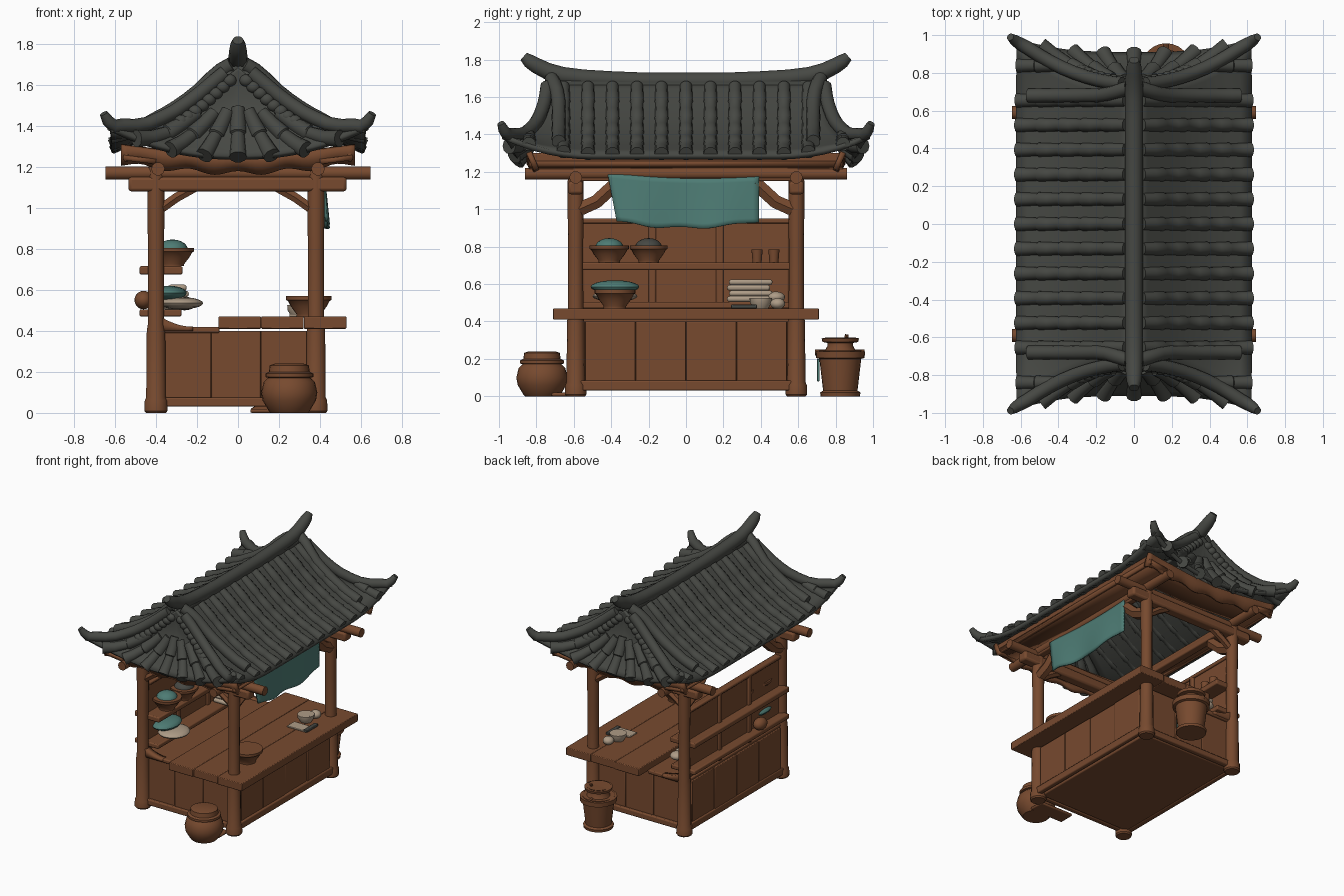
import bpy, bmesh, math, random
from mathutils import Vector as V

if "Cube" in bpy.data.objects:
    bpy.data.objects.remove(bpy.data.objects["Cube"])
random.seed(3)

def mat(name, c):
    m = bpy.data.materials.new(name)
    m.diffuse_color = (*c, 1)
    m.use_nodes = True
    m.node_tree.nodes["Principled BSDF"].inputs["Base Color"].default_value = m.diffuse_color
    return m
WOOD = mat("brown wood", (.185, .068, .028))
TILE = mat("dark grey tile", (.062, .065, .057))
TEAL = mat("teal cloth", (.075, .20, .175))
BEIGE = mat("pale linen", (.42, .33, .24))

def finish(name, bm, m, smooth=40, bevel=0, solid=0):
    bmesh.ops.recalc_face_normals(bm, faces=bm.faces)
    me = bpy.data.meshes.new(name)
    bm.to_mesh(me); bm.free()
    ob = bpy.data.objects.new(name, me)
    bpy.context.collection.objects.link(ob)
    me.materials.append(m)
    if solid:
        s = ob.modifiers.new("thick", 'SOLIDIFY'); s.thickness = solid; s.offset = 0
    if bevel:
        b = ob.modifiers.new("bevel", 'BEVEL'); b.width = bevel; b.segments = 2
    bpy.ops.object.select_all(action='DESELECT')
    ob.select_set(True); bpy.context.view_layer.objects.active = ob
    bpy.ops.object.shade_smooth_by_angle(angle=math.radians(smooth))
    return ob

def box(name, x0, x1, y0, y1, z0, z1, m=WOOD, bevel=.008):
    bm = bmesh.new()
    bmesh.ops.create_cube(bm, size=1)
    for v in bm.verts:
        v.co = V(((x0+x1)/2+v.co.x*(x1-x0), (y0+y1)/2+v.co.y*(y1-y0), (z0+z1)/2+v.co.z*(z1-z0)))
    return finish(name, bm, m, bevel=bevel)

def tube(name, pts, radii, m=WOOD, n=10):
    """Sweep circles of given radii along points."""
    bm = bmesh.new(); rings = []
    pts = [V(p) for p in pts]
    if not isinstance(radii, list): radii = [radii]*len(pts)
    for i, p in enumerate(pts):
        t = (pts[min(i+1, len(pts)-1)] - pts[max(i-1, 0)]).normalized()
        a = t.cross(V((0, 0, 1)) if abs(t.z) < .95 else V((1, 0, 0))).normalized()
        b = t.cross(a)
        rings.append([bm.verts.new(p + radii[i]*(a*math.cos(k*math.tau/n) + b*math.sin(k*math.tau/n))) for k in range(n)])
    for r, s in zip(rings, rings[1:]):
        for k in range(n):
            bm.faces.new((r[k], r[(k+1) % n], s[(k+1) % n], s[k]))
    bm.faces.new(rings[0]); bm.faces.new(rings[-1])
    return finish(name, bm, m)

def lathe(name, x, y, prof, m=WOOD, n=24):
    return tube(name, [(x, y, z + i*1e-5) for i, (r, z) in enumerate(prof)], [r for r, z in prof], m, n)

def sheet(name, f, nu, nv, m, solid):
    """Grid surface f(u,v), u and v in 0..1."""
    bm = bmesh.new()
    g = [[bm.verts.new(f(i/nu, j/nv)) for j in range(nv+1)] for i in range(nu+1)]
    for i in range(nu):
        for j in range(nv):
            bm.faces.new((g[i][j], g[i+1][j], g[i+1][j+1], g[i][j+1]))
    bmesh.ops.remove_doubles(bm, verts=bm.verts, dist=1e-4)
    return finish(name, bm, m, solid=solid)

def blob(name, x, y, z, rx, ry, rz, m):
    bm = bmesh.new()
    bmesh.ops.create_uvsphere(bm, u_segments=16, v_segments=10, radius=1)
    for v in bm.verts:
        v.co = V((x+v.co.x*rx, y+v.co.y*ry, z+v.co.z*rz))
    return finish(name, bm, m)

# ---- roof surfaces
PX, PZ = [0, .1, .2, .3, .45, .63], [1.69, 1.61, 1.525, 1.45, 1.362, 1.288]
def roof_z(x, y):
    x, y = abs(x), abs(y)
    for i in range(5):
        if x <= PX[i+1] or i == 4:
            z = PZ[i] + (PZ[i+1]-PZ[i])*(x-PX[i])/(PX[i+1]-PX[i]); break
    return z + .11*(max(0, y-.5)/.48)**2*(x/.63)**3
def hip_y(s): return .74+.24*s**2
def hip(s): return V((.63*s, hip_y(s), roof_z(.63*s, hip_y(s))))
def skirt(u, v):
    a = abs(u); zc = 1.60-.35*v**.8
    return V((.63*u*v, .74+v**(1.5+.5*a)*(.16+.08*a**3), zc+(hip(v).z-zc)*a**2.2))

def tile_roll(name, f, n=5, r0=.033, r1=.038):
    """Row of overlapping round tiles following f(t)."""
    pts, rad = [], []
    for i in range(n):
        for t, r in ((.02, r0), (.5, (r0+r1)/2), (.96, r1)):
            pts.append(f((i+t)/n)); rad.append(r)
    return tube(name, pts, rad, TILE)

for sx in (-1, 1):
    def slope(u, v):
        y = (2*u-1)*hip_y(v)
        return (sx*.62*v, y, roof_z(.63*v, y)-.008)
    sheet("roof_slope", slope, 24, 10, TILE, .03)
    for k in range(-5, 6):
        y = k*.131
        tile_roll("roof_tile_row", lambda t: (sx*(.04+.585*t), y, roof_z(.04+.585*t, y)+.004))
    for sy in (-1, 1):
        tile_roll("roof_corner_row", lambda t: (sx*(.42+.205*t), sy*.84, roof_z(.42+.205*t, .84)+.004), 2)
        # gable rake and hip ridges
        tube("gable_rake", [(sx*(.03+.053*i), sy*(.68+.04*max(0, 1-i/2.5)), roof_z(.03+.053*i, .68)+(.045 if i in (1, 2) else .034)) for i in range(11)],
             [.037+.0015*(i % 2) for i in range(11)], TILE, 12)
        hp = [hip(s/10)+V((0, 0, .02)) for s in range(1, 10)] + [V((.605, .955, 1.398)), V((.635, .975, 1.425)), V((.655, .99, 1.46))]
        tube("hip_ridge", [(sx*p.x, sy*p.y, p.z) for p in hp], [.036]*8+[.036, .034, .029, .02], TILE, 12)
        for i in range(8):
            p = skirt(.82, .08+.065*i)
            blob("gable_edge_tile", sx*p.x, sy*(p.y+.012), p.z+.005, .034, .03, .03, TILE)
for sy in (-1, 1):
    def sk(u, v):
        p = skirt(2*u-1, v); return (p.x, sy*p.y, p.z-.006)
    sheet("roof_end_skirt", sk, 24, 10, TILE, .03)
    for k in range(-3, 4):
        u = k*.255; v0 = .25+.2*abs(u)
        def fr(t):
            p = skirt(u, v0+(1.04-v0)*t); return (p.x, sy*p.y, p.z+.004)
        tile_roll("end_tile_row", fr, 2, .034, .043)

# ---- main ridge with upturned ends
half = [(.1, 1.685), (.25, 1.686), (.4, 1.692), (.55, 1.70), (.66, 1.714), (.74, 1.738), (.8, 1.768), (.84, 1.793), (.868, 1.817)]
path = [(0, -y, z) for y, z in reversed(half)] + [(0, y, z) for y, z in half]
rr = [.026, .038, .043, .046, .048, .048, .047, .047, .047]
tube("ridge", path, rr + rr[::-1], TILE, 14)
box("ridge_base", -.045, .045, -.74, .74, 1.6, 1.69, TILE)

# ---- roof framing
for s in (-1, 1):
    tube("cross_beam", [(-.645, s*.59, 1.17), (.645, s*.59, 1.17)], .034)
    box("lower_tie_beam", -.535, .53, s*.59-.04, s*.59+.04, 1.08, 1.15, bevel=.015)
    tube("long_purlin", [(s*.39, -.86, 1.19), (s*.39, .86, 1.19)], .033)
    # soffit boards under the long eaves
    sheet("eave_soffit", lambda u, v: (s*(.40+.16*v), (2*u-1)*.84, 1.225+.02*v), 2, 2, WOOD, .025)
    box("eave_fascia", s*.545-.012, s*.545+.012, -.84, .84, 1.225, 1.30)
    # wavy board and soffit under the end eaves
    def wave(u, v):
        x = 2*u-1
        top = 1.25+.055*abs(x)**1.5
        bot = 1.175+.045*abs(x)**1.5+.012*math.cos(x*15)
        return (x*.57, s*(.80+.04*v), bot+(top-bot)*v)
    sheet("wavy_eave_board", wave, 40, 2, WOOD, .03)
    sheet("end_soffit", lambda u, v: ((2*u-1)*.54, s*(.60+.21*v), 1.21+.012*v+.03*abs(2*u-1)**1.5), 12, 2, WOOD, .02)
box("back_top_rail", -.42, -.36, -.6, .6, 1.15, 1.2)
box("front_top_rail", .36, .41, -.6, .6, 1.15, 1.2)

# ---- posts with feet and braces
for px in (-.40, .38):
    for sy in (-1, 1):
        lathe("corner_post", px, sy*.59, [(.05, 0), (.058, .01), (.056, .06), (.049, .075), (.046, .4), (.041, .43), (.04, .8), (.043, 1.0), (.042, 1.2)], n=14)
        d = 1 if px < 0 else -1
        tube("end_brace", [(px+d*.03, sy*.59, 1.0), (px+d*.1, sy*.59, 1.05), (px+d*.19, sy*.59, 1.10)], .026, n=6)
        tube("side_brace", [(px, sy*.57, 1.0), (px, sy*.48, 1.04), (px, sy*.37, 1.14)], .042, n=6)

# ---- cabinet body
box("cabinet_core", -.40, .37, -.56, .56, .03, .40)
for i in range(4):
    y0 = -.54+i*.27
    for s in (-1, 1):
        x = .385 if s > 0 else -.415
        o = random.uniform(0, .008)*s
        box("side_plank", x-.015+o, x+.015+o, y0+.001, y0+.269, .06, .40, bevel=.005)
for i in range(3):
    x0 = -.37+i*.24
    for s in (-1, 1):
        y = s*(.565+random.uniform(0, .008))
        box("end_plank", x0+.001, x0+.239, y-.015, y+.015, .05, .40, bevel=.005)
for s in (-1, 1):
    box("end_rail", -.38, .37, s*.585-.02, s*.585+.02, .03, .075)
    sheet("end_bracket", lambda u, v: (-.40+.18*u, s*.585, .40+v*(.02+.065*(1-u)**2)), 8, 2, WOOD, .05)
box("front_base_rail", .385, .42, -.57, .57, .03, .085)
box("back_base_rail", -.44, -.40, -.57, .57, .03, .085)

# ---- counter boards
for i in range(3):
    x0 = -.095+i*.208
    box("counter_plank", x0, x0+.2075, -.71+.006*(i % 2), .71-.006*(i % 2), .41, .47, bevel=.005)
box("inner_counter", -.42, -.09, -.6, .6, .39, .42)

# ---- back wall and shelves
for i, (y0, y1) in enumerate(((-.55, -.19), (-.17, .17), (.19, .55))):
    box("back_wall_panel", -.41, -.385, y0, y1, .42, .945)
for y in (-.18, .18):
    box("back_wall_stile", -.425, -.37, y-.02, y+.02, .42, .95)
box("back_wall_cap", -.425, -.37, -.56, .56, .925, .95)
box("lower_shelf", -.48, -.275, -.58, .58, .47, .505)
box("upper_shelf", -.48, -.27, -.58, .58, .675, .715)
blob("back_round_pot", -.46, -.25, .55, .045, .06, .045, WOOD)

# ---- teal banner, sagging
def banner(u, v):
    y = -.42+.81*u
    a = (2*u-1)
    top = 1.195-.02*u-.02*(1-a*a)
    bot = .90+.035*a*a+.006*math.sin(u*17)
    return (.415+.012*math.sin(u*11)*v+.015*v, y+.05*v*(1-u)**2, top+(bot-top)*v)
sheet("hanging_banner", banner, 24, 10, TEAL, .012)

# ---- bowls and goods
def bowl(name, x, y, z, r, h, fill=None):
    lathe(name, x, y, [(r*.55, z), (r*.55, z+h*.12), (r*.8, z+h*.5), (r*.92, z+h*.75), (r, z+h*.8), (r, z+h), (r*.88, z+h), (r*.75, z+h*.55)])
    if fill:
        blob(name+"_filling", x, y, z+h*.9, r*.72, r*.72, h*.55, fill)
bowl("shelf_bowl_a", -.32, -.41, .715, .105, .09, TEAL)
bowl("shelf_bowl_b", -.32, -.2, .715, .1, .09, TILE)
bowl("counter_bowl", .345, -.38, .47, .11, .1)
for y in (.38, .47):
    lathe("shelf_cup", -.33, y, [(.024, .715), (.03, .785), (.024, .785), (.02, .74)], n=14)
blob("linen_pile", -.28, -.38, .535, .11, .12, .03, BEIGE)
blob("teal_bundle", -.34, -.38, .585, .09, .13, .035, TEAL)
for i in range(4):
    box("folded_linen", -.37+.01*i, -.22-.01*i, .22+.01*(i % 2), .45+.012*(i % 2), .505+.03*i, .535+.03*i, BEIGE, .012)
blob("shelf_bun", -.26, .48, .53, .05, .05, .03, BEIGE)
lathe("pale_bowl", .30, .40, [(.04, .47), (.058, .50), (.06, .525), (.048, .525), (.04, .50)], BEIGE)
blob("counter_bun", .32, .49, .495, .04, .04, .03, BEIGE)
box("counter_cloth", .25, .40, .24, .33, .47, .482, BEIGE, .004)
box("counter_knife", .39, .42, .24, .38, .47, .49, TILE, .004)

# ---- lidded jar at the front
lathe("storage_jar", .25, -.77, [(.09, 0), (.10, .01), (.13, .06), (.137, .10), (.125, .15), (.10, .175)])
lathe("storage_jar_lid", .25, -.77, [(.10, .17), (.117, .175), (.117, .192), (.10, .2), (.095, .232), (.07, .24)])
box("jar_board", .06, .34, -.72, -.6, 0, .02)

# ---- bucket with pot at the rear
lathe("bucket", .17, .825, [(.105, 0), (.108, .02), (.092, .03), (.112, .2), (.13, .205), (.132, .24), (.115, .245), (.105, .21)])
lathe("bucket_pot", .17, .825, [(.07, .2), (.085, .24), (.068, .27), (.068, .285), (.095, .29), (.1, .31), (.085, .315), (.06, .285)])
tube("bucket_ladle", [(.2, .84, .22), (.21, .86, .33)], .01, n=8)
tube("bucket_bar", [(.17, .69, .235), (.17, .955, .235)], .016, n=8)
box("bucket_cloth", .13, .2, .70, .715, .08, .2, TEAL, .004)
